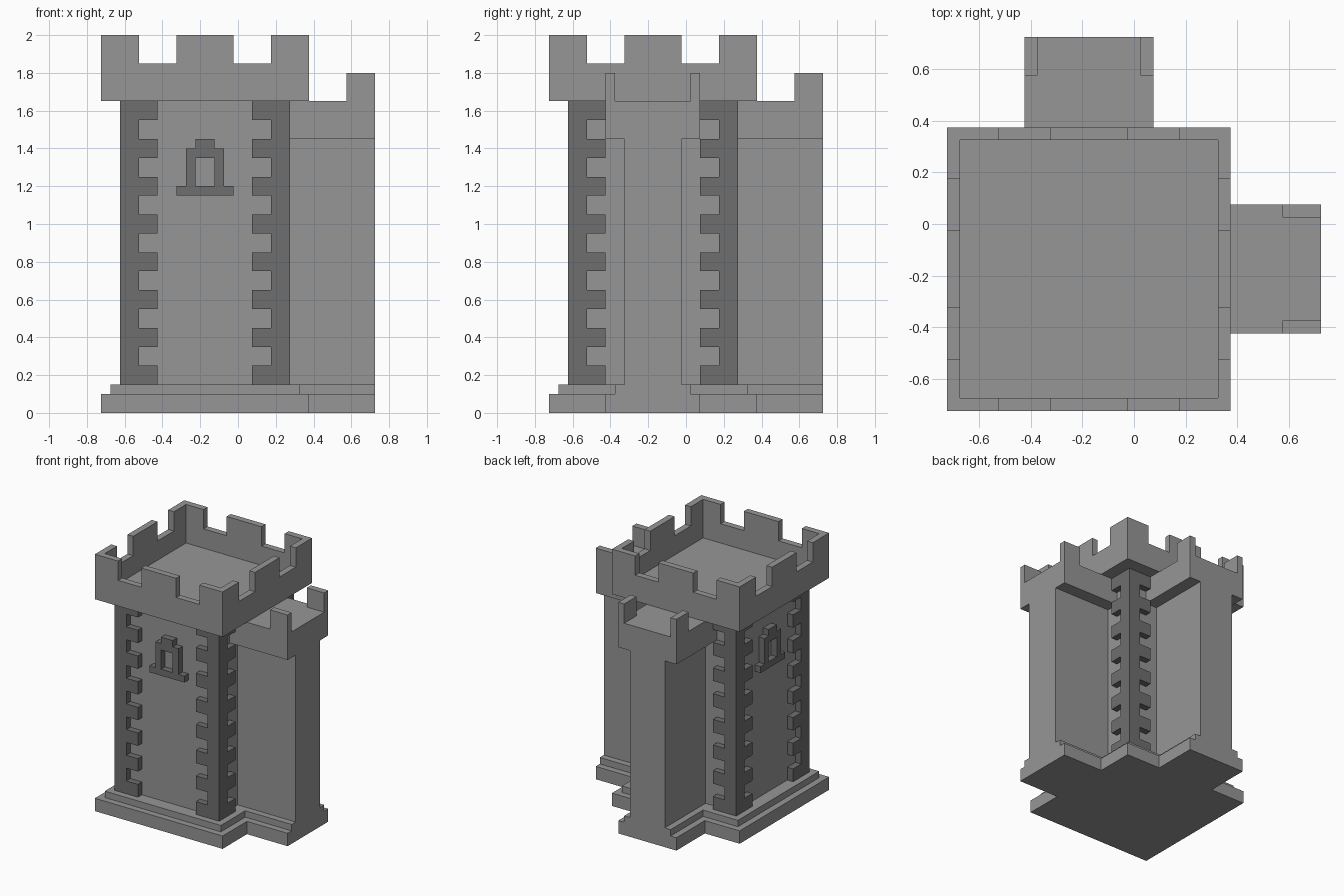
import bpy, bmesh, math
from mathutils import Matrix, Vector

cube = bpy.data.objects.get("Cube")
if cube:
    bpy.data.objects.remove(cube, do_unlink=True)

# Everything is built around the tower axis, then moved to this centre
CENTRE = Vector((-0.175, -0.175, 0))


def material(name, value):
    m = bpy.data.materials.new(name)
    m.use_nodes = True
    colour = (value, value, value, 1)
    m.diffuse_color = colour
    bsdf = m.node_tree.nodes["Principled BSDF"]
    bsdf.inputs["Base Color"].default_value = colour
    bsdf.inputs["Roughness"].default_value = 0.9
    return m


STONE = material("light_stone", 0.305)
TRIM = material("dark_stone", 0.156)


def box(bm, x, y, z):
    """Add a box from three (low, high) ranges."""
    size = [r[1] - r[0] for r in (x, y, z)]
    mid = [(r[0] + r[1]) / 2 for r in (x, y, z)]
    bmesh.ops.create_cube(bm, size=1, matrix=Matrix.Translation(mid) @ Matrix.Diagonal((*size, 1)))


def prism(bm, points, push):
    """Extrude a flat outline of 3D points along a vector."""
    face = bm.faces.new([bm.verts.new(p) for p in points])
    out = bmesh.ops.extrude_face_region(bm, geom=[face], use_keep_orig=True)
    verts = [v for v in out["geom"] if isinstance(v, bmesh.types.BMVert)]
    bmesh.ops.translate(bm, verts=verts, vec=push)


def finish(name, bm, mat, turn=0):
    """Turn a mesh about the tower axis and make it an object."""
    bmesh.ops.rotate(bm, verts=bm.verts, cent=(0, 0, 0), matrix=Matrix.Rotation(math.radians(turn), 3, "Z"))
    bmesh.ops.translate(bm, verts=bm.verts, vec=CENTRE)
    bmesh.ops.recalc_face_normals(bm, faces=bm.faces)
    mesh = bpy.data.meshes.new(name)
    bm.to_mesh(mesh)
    bm.free()
    mesh.materials.append(mat)
    obj = bpy.data.objects.new(name, mesh)
    bpy.context.collection.objects.link(obj)
    return obj


def box_object(name, x, y, z, mat=STONE, turn=0):
    bm = bmesh.new()
    box(bm, x, y, z)
    return finish(name, bm, mat, turn)


# Stepped plinth: a square with an arm towards +x and one towards +y
def plinth(name, h, arm, z0, z1):
    end = 0.9
    outline = [(-h, -h), (h, -h), (h, -arm), (end, -arm), (end, arm), (h, arm),
               (h, h), (arm, h), (arm, end), (-arm, end), (-arm, h), (-h, h)]
    bm = bmesh.new()
    prism(bm, [(x, y, z0) for x, y in outline], (0, 0, z1 - z0))
    finish(name, bm, STONE)


plinth("lower_plinth", 0.55, 0.25, 0, 0.1)
plinth("upper_plinth", 0.50, 0.20, 0.1, 0.15)

# Tower shaft
box_object("tower_shaft", (-0.4, 0.4), (-0.4, 0.4), (0.15, 1.65))

# Toothed corner stones
for i, side in enumerate(("back_left", "back_right", "front_right", "front_left")):
    bm = bmesh.new()
    box(bm, (0.35, 0.45), (0.35, 0.45), (0.15, 1.65))
    for k in range(8):
        z = (0.15 + 0.2 * k, 0.25 + 0.2 * k)
        box(bm, (0.25, 0.35), (0.38, 0.45), z)
        box(bm, (0.38, 0.45), (0.25, 0.35), z)
    finish("corner_stones_" + side, bm, TRIM, 90 * i)

# Battlement: a block hollowed out, with notches cut straight across
battlement = box_object("battlement", (-0.55, 0.55), (-0.55, 0.55), (1.65, 2.0))
cutters = [box_object("well_cutter", (-0.5, 0.5), (-0.5, 0.5), (1.7, 2.2))]
for s in (-1, 1):
    gap = tuple(sorted((0.15 * s, 0.35 * s)))
    cutters.append(box_object("notch_cutter", gap, (-0.7, 0.7), (1.85, 2.3)))
    cutters.append(box_object("notch_cutter", (-0.7, 0.7), gap, (1.85, 2.3)))
for c in cutters:
    c.hide_render = True
    mod = battlement.modifiers.new("cut", "BOOLEAN")
    mod.operation = "DIFFERENCE"
    mod.solver = "EXACT"
    mod.object = c
bpy.context.view_layer.update()
cut_mesh = bpy.data.meshes.new_from_object(
    battlement.evaluated_get(bpy.context.evaluated_depsgraph_get()))
battlement.modifiers.clear()
battlement.data = cut_mesh
for c in cutters:
    bpy.data.objects.remove(c, do_unlink=True)

# Wall stubs with walkway and end merlons
for side, turn in (("left", 0), ("back", 90)):
    box_object("wall_stub_" + side, (0.38, 0.9), (-0.15, 0.15), (0.15, 1.45), turn=turn)
    box_object("walkway_" + side, (0.38, 0.9), (-0.25, 0.25), (1.45, 1.65), turn=turn)
    bm = bmesh.new()
    for y in ((-0.25, -0.2), (0.2, 0.25)):
        box(bm, (0.75, 0.9), y, (1.65, 1.8))
    finish("walkway_merlons_" + side, bm, STONE, turn)

# Window surrounds: stepped arch and sill
half = [(0.05, 1.35), (0.05, 1.2), (0.1, 1.2), (0.1, 1.4), (0.05, 1.4), (0.05, 1.45)]
arch = half + [(-x, z) for x, z in reversed(half)]
for side, turn in (("front", 0), ("right", -90)):
    bm = bmesh.new()
    prism(bm, [(x, -0.45, z) for x, z in arch], (0, 0.06, 0))
    box(bm, (-0.15, 0.15), (-0.45, -0.39), (1.15, 1.2))
    finish("window_surround_" + side, bm, TRIM, turn)
